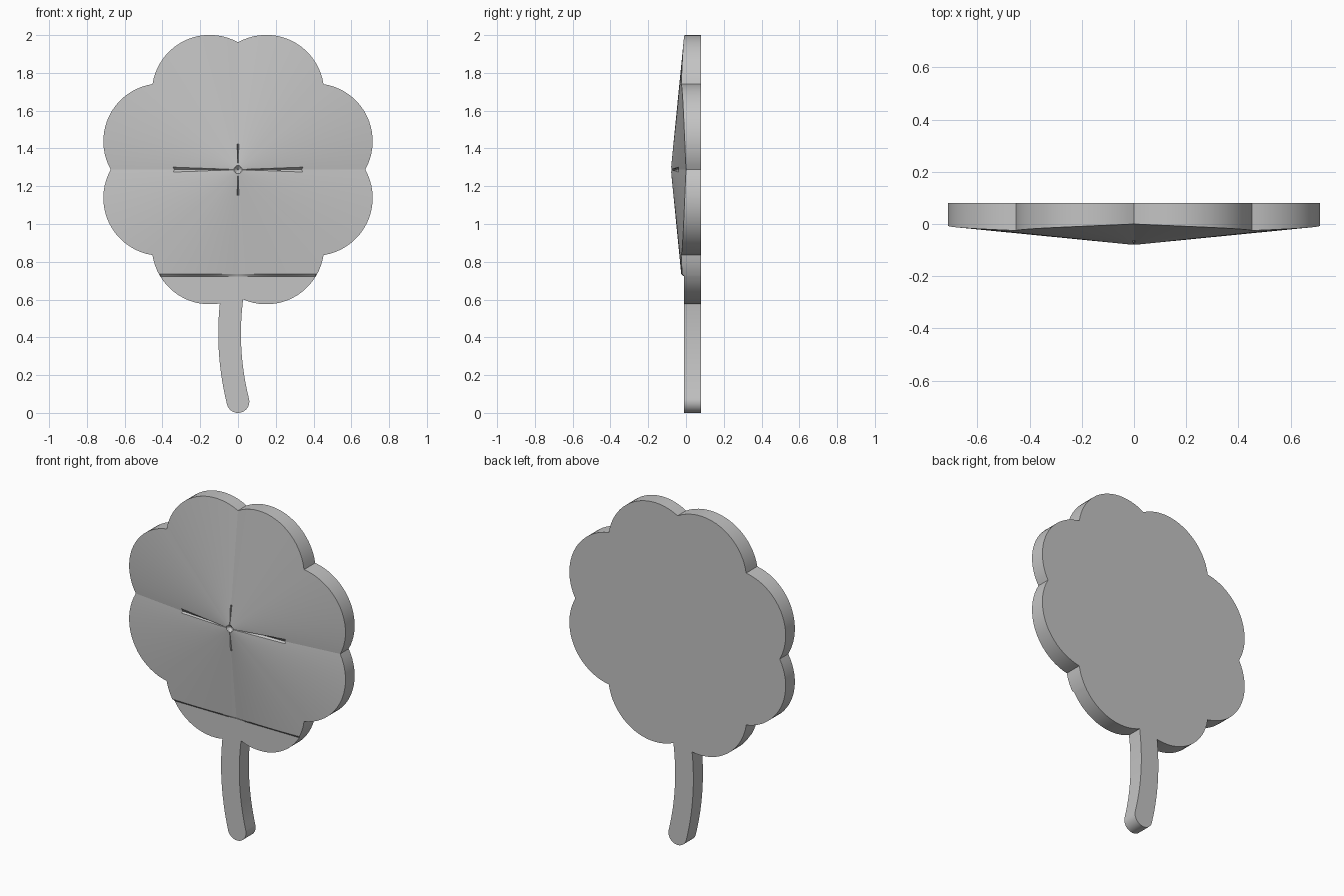
import bpy, bmesh, math

if "Cube" in bpy.data.objects:
    bpy.data.objects.remove(bpy.data.objects["Cube"])

CZ = 1.288                  # height of the flower centre
FRONT, BACK = -0.01, 0.08   # flat front and back planes
TIP = -0.08                 # most forward depth, near the centre
SEG = 20                    # segments per lobe

grey = bpy.data.materials.new("plain grey")
grey.diffuse_color = (0.55, 0.55, 0.55, 1)
grey.use_nodes = True
grey.node_tree.nodes["Principled BSDF"].inputs["Base Color"].default_value = grey.diffuse_color


def finish(bm, name):
    bmesh.ops.recalc_face_normals(bm, faces=bm.faces[:])
    me = bpy.data.meshes.new(name)
    bm.to_mesh(me)
    bm.free()
    ob = bpy.data.objects.new(name, me)
    bpy.context.collection.objects.link(ob)
    me.materials.append(grey)
    bpy.ops.object.select_all(action='DESELECT')
    ob.select_set(True)
    bpy.context.view_layer.objects.active = ob
    bpy.ops.object.shade_smooth_by_angle(angle=math.radians(8))
    return ob


# Outline: one lobe arc, mirrored about the diagonal, turned four times
a0, a1 = math.radians(-29.4), math.radians(81.4)
lobe = []
for i in range(SEG + 1):
    a = a0 + (a1 - a0) * i / SEG
    lobe.append((0.407 + 0.306 * math.cos(a), 0.15 + 0.306 * math.sin(a)))
lobe[0] = (lobe[0][0], 0.0)
quarter = lobe + [(z, x) for x, z in reversed(lobe[1:-1])]
outline = []
for k in range(4):
    for x, z in quarter:
        for _ in range(k):
            x, z = -z, x
        outline.append((x, z))
n = len(outline)


def rim_depth(x, z):
    # Leaf folds fall back on the axes and come forward on the diagonals
    a = math.atan2(min(abs(x), abs(z)), max(abs(x), abs(z)))
    return -0.025 * a / (math.pi / 4)


# Flower head: ruled fan in front, straight wall, flat back
bm = bmesh.new()
rings = []
for t in (0.03, 0.08, 0.2, 0.5, 1.0):
    ring = []
    for x, z in outline:
        y = TIP + t * (rim_depth(x, z) - TIP)
        # short pinched slits by the centre
        if abs(z) < 1e-4 and 0.05 < t < 0.3:
            y += 0.02
        if abs(x) < 1e-4 and 0.05 < t < 0.1:
            y += 0.02
        ring.append(bm.verts.new((x * t, y, CZ + z * t)))
    rings.append(ring)
rings.append([bm.verts.new((x, BACK, CZ + z)) for x, z in outline])
pit = bm.verts.new((0, -0.055, CZ))
back_mid = bm.verts.new((0, BACK, CZ))
for i in range(n):
    j = (i + 1) % n
    bm.faces.new((pit, rings[0][i], rings[0][j]))
    bm.faces.new((back_mid, rings[-1][j], rings[-1][i]))
    for p, q in zip(rings, rings[1:]):
        bm.faces.new((p[i], q[i], q[j], p[j]))

# Step across the lower lobes, flat below it
for h in (0.735, 0.722):
    bmesh.ops.bisect_plane(bm, geom=bm.verts[:] + bm.edges[:] + bm.faces[:],
                           plane_co=(0, 0, h), plane_no=(0, 0, 1))
for v in bm.verts:
    if v.co.z < 0.728 and v.co.y < 0.04:
        v.co.y = FRONT
bmesh.ops.triangulate(bm, faces=[f for f in bm.faces if len(f.verts) > 4])
finish(bm, "flower_head")


# Stem: bowed strip with a round foot
def mid(z):
    return -0.0445 + 0.343 * (z - 0.42) ** 2


def side(z, s):
    slope = 0.686 * (z - 0.42)
    length = math.hypot(1, slope)
    return (mid(z) + s * 0.06 / length, z - s * 0.06 * slope / length)


heights = [0.62 - 0.56 * i / 16 for i in range(17)]
left = [side(z, -1) for z in heights]
right = [side(z, 1) for z in reversed(heights)]
start = math.atan2(left[-1][1] - 0.06, left[-1][0] - mid(0.06))
foot = [(mid(0.06) + 0.06 * math.cos(start + math.pi * i / 24),
         0.06 + 0.06 * math.sin(start + math.pi * i / 24)) for i in range(1, 24)]
bm = bmesh.new()
face = bm.faces.new([bm.verts.new((x, FRONT, z)) for x, z in left + foot + right])
ext = bmesh.ops.extrude_face_region(bm, geom=[face], use_keep_orig=True)
for g in ext["geom"]:
    if isinstance(g, bmesh.types.BMVert):
        g.co.y = BACK
finish(bm, "stem")
